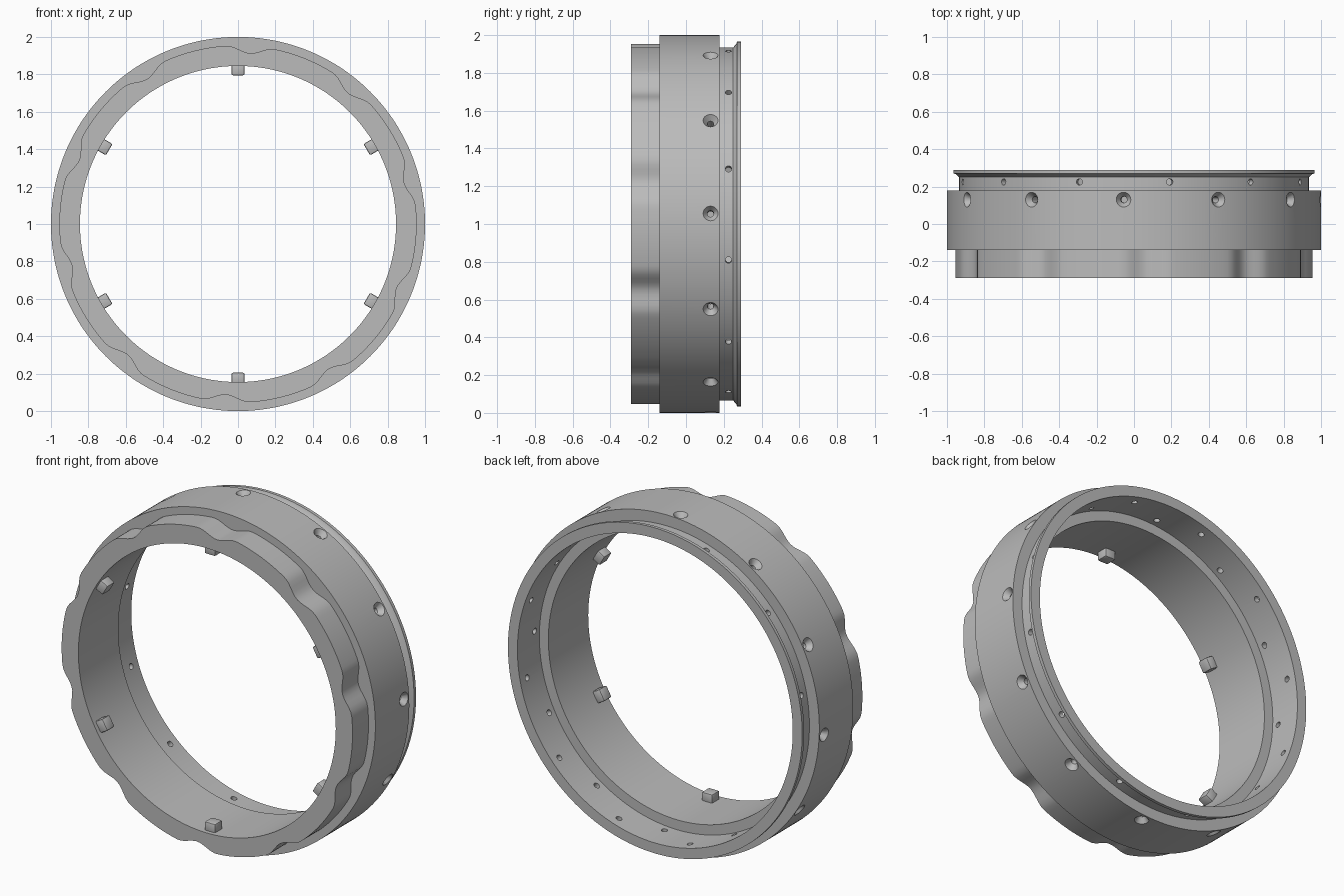
import bpy, bmesh
from math import pi, sin, cos, radians
from mathutils import Matrix, Vector

cube = bpy.data.objects.get("Cube")
if cube:
    bpy.data.objects.remove(cube, do_unlink=True)

CENTRE = Vector((0, 0, 1))

grey = bpy.data.materials.new("plain grey")
grey.use_nodes = True
colour = (0.5, 0.5, 0.5, 1)
grey.diffuse_color = colour
grey.node_tree.nodes["Principled BSDF"].inputs["Base Color"].default_value = colour


def make_object(name, bm):
    bmesh.ops.recalc_face_normals(bm, faces=bm.faces)
    mesh = bpy.data.meshes.new(name)
    bm.to_mesh(mesh)
    bm.free()
    mesh.materials.append(grey)
    obj = bpy.data.objects.new(name, mesh)
    bpy.context.collection.objects.link(obj)
    return obj


def smooth(obj):
    bpy.ops.object.select_all(action="DESELECT")
    obj.select_set(True)
    bpy.context.view_layer.objects.active = obj
    bpy.ops.object.shade_smooth_by_angle(angle=radians(25))


def radial_frame(degrees, y):
    """Frame whose local z points outward from the ring axis, local y along it."""
    a = radians(degrees)
    out = Vector((cos(a), 0, sin(a)))
    along = Vector((0, 1, 0))
    side = along.cross(out)
    frame = Matrix((side, along, out)).transposed().to_4x4()
    return Matrix.Translation(CENTRE + along * y) @ frame


def scallop(degrees):
    """Depth of the grip notches, ten around the front collar."""
    off = (degrees - 86 + 18) % 36 - 18
    return 0.02 * (1 + cos(pi * off / 8)) if abs(off) < 8 else 0


# Ring body: radius, y, and whether the point follows the grip notches
profile = [
    (0.845, -0.29, 0), (0.955, -0.29, 1), (0.955, -0.14, 1), (1, -0.14, 0),
    (1, 0.178, 0), (0.935, 0.178, 0), (0.935, 0.25, 0), (0.953, 0.266, 0),
    (0.966, 0.271, 0), (0.966, 0.29, 0), (0.904, 0.29, 0), (0.904, 0.084, 0),
    (0.845, 0.084, 0),
]
SEGMENTS = 240
bm = bmesh.new()
rings = []
for i in range(SEGMENTS):
    deg = 360 * i / SEGMENTS
    ring = []
    for r, y, notched in profile:
        r -= notched * scallop(deg)
        ring.append(bm.verts.new((r * cos(radians(deg)), y, 1 + r * sin(radians(deg)))))
    rings.append(ring)
n = len(profile)
for i, ring in enumerate(rings):
    nxt = rings[(i + 1) % SEGMENTS]
    for j in range(n):
        k = (j + 1) % n
        bm.faces.new((ring[j], ring[k], nxt[k], nxt[j]))
body = make_object("ring_body", bm)


# Radial hole cutters: stacked circles of (radius, distance from axis)
def add_hole(bm, degrees, y, sections, sides=20):
    frame = radial_frame(degrees, y)
    loops = []
    for r, h in sections:
        loops.append([bm.verts.new(frame @ Vector((r * cos(2 * pi * s / sides),
                                                   r * sin(2 * pi * s / sides), h)))
                      for s in range(sides)])
    for low, high in zip(loops, loops[1:]):
        for s in range(sides):
            t = (s + 1) % sides
            bm.faces.new((low[s], low[t], high[t], high[s]))
    bm.faces.new(loops[0][::-1])
    bm.faces.new(loops[-1])


bm = bmesh.new()
for i in range(12):
    # Countersunk hole through the wide band
    add_hole(bm, 3.2 + 30 * i, 0.13,
             [(0.017, 0.87), (0.017, 0.968), (0.039, 0.999), (0.05, 1.015)])
    # Plain hole through the rear neck
    add_hole(bm, 18.2 + 30 * i, 0.225, [(0.017, 0.87), (0.017, 0.99)])
cutter = make_object("hole_cutter", bm)
cutter.hide_render = True

cut = body.modifiers.new("holes", "BOOLEAN")
cut.operation = "DIFFERENCE"
cut.solver = "EXACT"
cut.object = cutter
bpy.ops.object.select_all(action="DESELECT")
bpy.context.view_layer.objects.active = body
body.select_set(True)
bpy.ops.object.modifier_apply(modifier=cut.name)
bpy.data.objects.remove(cutter, do_unlink=True)
smooth(body)

# Six locking lugs inside the front bore
for i in range(6):
    bm = bmesh.new()
    bmesh.ops.create_cube(bm, size=1)
    bmesh.ops.scale(bm, vec=(0.07, 0.07, 0.065), verts=bm.verts)
    bmesh.ops.bevel(bm, geom=bm.edges[:], offset=0.008, segments=2,
                    profile=0.5, affect="EDGES")
    bmesh.ops.translate(bm, vec=(0, 0, 0.8275), verts=bm.verts)
    bmesh.ops.transform(bm, matrix=radial_frame(90 + 60 * i, -0.23), verts=bm.verts)
    smooth(make_object(f"locking_lug_{i + 1}", bm))
